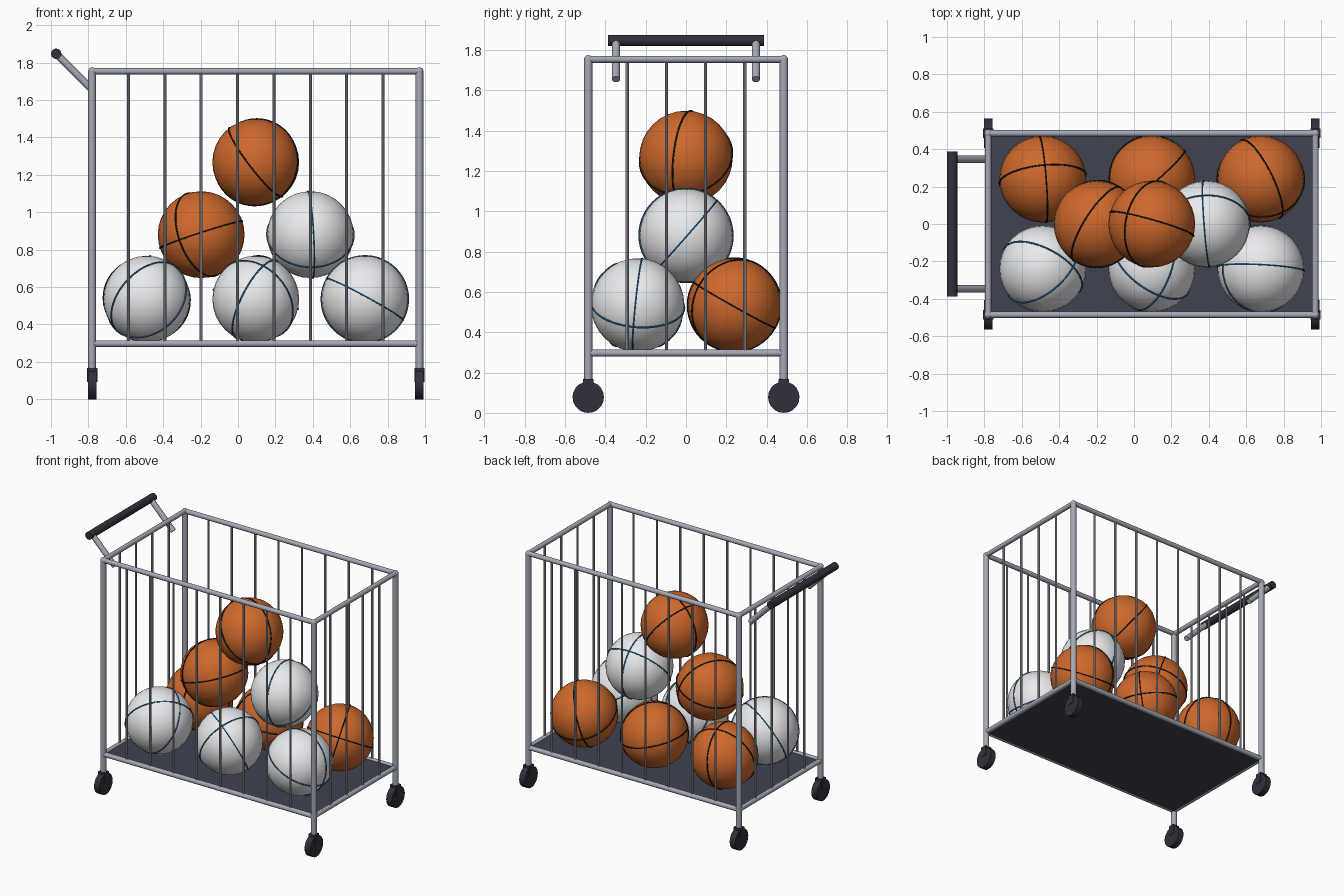
import bpy
from math import pi
from mathutils import Vector, Matrix

if "Cube" in bpy.data.objects:
    bpy.data.objects.remove(bpy.data.objects["Cube"])


def material(name, color, metallic=0.0, roughness=0.5):
    m = bpy.data.materials.new(name)
    m.use_nodes = True
    m.diffuse_color = (*color, 1)
    bsdf = next(n for n in m.node_tree.nodes if n.type == 'BSDF_PRINCIPLED')
    bsdf.inputs["Base Color"].default_value = (*color, 1)
    bsdf.inputs["Metallic"].default_value = metallic
    bsdf.inputs["Roughness"].default_value = roughness
    return m


STEEL = material("steel", (0.38, 0.4, 0.46))
DECK = material("dark_deck", (0.05, 0.055, 0.08))
RUBBER = material("rubber", (0.03, 0.03, 0.045))
ORANGE = material("orange_leather", (0.62, 0.14, 0.025))
WHITE = material("white_leather", (0.82, 0.83, 0.85))
BLACK = material("black_seam", (0.015, 0.013, 0.012))
BLUE = material("blue_seam", (0.03, 0.14, 0.3))


def finish(name, mat):
    ob = bpy.context.object
    ob.name = name
    ob.data.materials.append(mat)
    bpy.ops.object.shade_smooth_by_angle(angle=pi / 5)
    return ob


def aim(axis):
    return Vector(axis).to_track_quat('Z', 'Y').to_euler()


def tube(name, a, b, r, mat=STEEL, sides=16):
    a, b = Vector(a), Vector(b)
    bpy.ops.mesh.primitive_cylinder_add(vertices=sides, radius=r, depth=(b - a).length,
                                        location=(a + b) / 2, rotation=aim(b - a))
    return finish(name, mat)


def box(name, center, size, mat):
    bpy.ops.mesh.primitive_cube_add(size=1, location=center)
    bpy.context.object.scale = size
    bpy.ops.object.transform_apply(location=False, rotation=False, scale=True)
    return finish(name, mat)


def sphere(name, center, r, mat, segments=32):
    bpy.ops.mesh.primitive_uv_sphere_add(segments=segments, ring_count=segments // 2,
                                         radius=r, location=center)
    return finish(name, mat)


# Frame dimensions
X0, X1, Y = -0.78, 0.97, 0.485
LOW, HIGH = 0.297, 1.754
POST_R, RAIL_R, BAR_R = 0.021, 0.0175, 0.008

# Corner posts with casters
for x, end in ((X0, "right"), (X1, "left")):
    for y, face in ((-Y, "front"), (Y, "back")):
        tag = f"{face}_{end}"
        tube(f"post_{tag}", (x, y, 0.15), (x, y, HIGH), POST_R)
        sphere(f"post_cap_{tag}", (x, y, HIGH), POST_R, STEEL, 16)
        box(f"caster_fork_{tag}", (x, y, 0.13), (0.055, 0.05, 0.075), RUBBER)
        tube(f"caster_wheel_{tag}", (x - 0.023, y, 0.078), (x + 0.023, y, 0.078),
             0.078, RUBBER, 20)

# Rails around the bottom and the rim
for z, level in ((LOW, "bottom"), (HIGH, "top")):
    for y, face in ((-Y, "front"), (Y, "back")):
        tube(f"{level}_rail_{face}", (X0, y, z), (X1, y, z), RAIL_R)
    for x, end in ((X0, "right"), (X1, "left")):
        tube(f"{level}_rail_{end}", (x, -Y, z), (x, Y, z), RAIL_R)

# Upright cage bars
LONG, SHORT = 9, 5
for y, face in ((-Y, "front"), (Y, "back")):
    for i in range(1, LONG):
        x = X0 + (X1 - X0) * i / LONG
        tube(f"bar_{face}_{i}", (x, y, LOW), (x, y, HIGH), BAR_R, sides=8)
for x, end in ((X0, "right"), (X1, "left")):
    for i in range(1, SHORT):
        y = -Y + 2 * Y * i / SHORT
        tube(f"bar_{end}_{i}", (x, y, LOW), (x, y, HIGH), BAR_R, sides=8)

# Floor panel
box("floor_panel", ((X0 + X1) / 2, 0, 0.293), (X1 - X0, 2 * Y, 0.02), DECK)

# Push handle
GRIP_X, GRIP_Z = -0.972, 1.847
for y, face in ((-0.347, "front"), (0.347, "back")):
    tube(f"handle_arm_{face}", (X0, y, 1.655), (GRIP_X, y, GRIP_Z), 0.02)
tube("handle_grip", (GRIP_X, -0.387, GRIP_Z), (GRIP_X, 0.387, GRIP_Z), 0.028, RUBBER)

# Balls, each with two crossing seams given by their plane normals
R = 0.232


def ball(name, center, orange, n1, n2):
    n1 = Vector(n1).normalized()
    n2 = Vector(n2)
    n2 -= n1 * n2.dot(n1)
    sphere(name, center, R, ORANGE if orange else WHITE)
    for i, n in enumerate((n1, n2)):
        bpy.ops.mesh.primitive_torus_add(major_radius=R, minor_radius=0.005,
                                         major_segments=48, minor_segments=6,
                                         location=center, rotation=aim(n))
        finish(f"{name}_seam_{i + 1}", BLACK if orange else BLUE)


XL, XM, XR, ROW = -0.488, 0.095, 0.678, 0.24
Z1, Z2, Z3 = 0.535, 0.88, 1.267
ball("ball_front_right", (XL, -ROW, Z1), False, (-.56, .61, .51), (.4, .8, -.45))
ball("ball_front_middle", (XM, -ROW, Z1), False, (-.8, .3, .42), (.5, .7, .45))
ball("ball_front_left", (XR, -ROW, Z1), False, (.05, .99, -.1), (.47, 0, .88))
ball("ball_back_right", (XL, ROW, Z1), True, (-.1, .94, -.32), (.98, .14, -.1))
ball("ball_back_middle", (XM, ROW, Z1), True, (.65, -.75, -.1), (.1, .2, .97))
ball("ball_back_left", (XR, ROW, Z1), True, (.83, .41, -.26), (.05, .5, .87))
ball("ball_second_right", (-0.197, 0, Z2), True, (-.31, .05, .95), (.66, -.41, .15))
ball("ball_second_left", (0.387, 0, Z2), False, (.02, -.75, .66), (.99, .08, .05))
ball("ball_top", (XM, 0, Z3), True, (.27, .95, -.1), (.76, -.2, .6))
